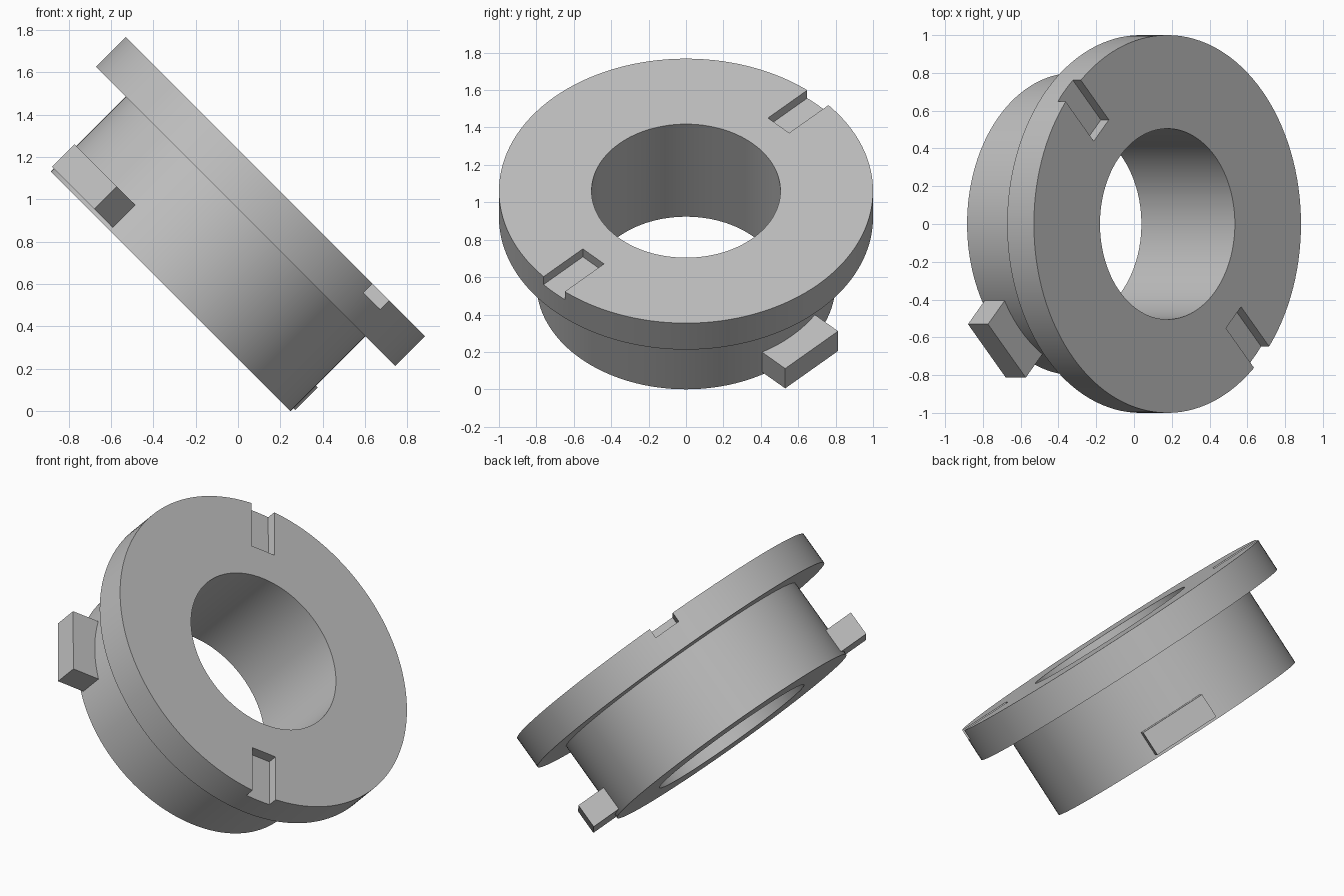
import bpy
import bmesh
from math import radians, cos, sin, tau
from mathutils import Matrix, Vector

default = bpy.data.objects.get("Cube")
if default:
    bpy.data.objects.remove(default, do_unlink=True)

# One plain grey for the whole part
grey = bpy.data.materials.new("plain grey")
grey.use_nodes = True
colour = (0.52, 0.52, 0.52, 1)
grey.diffuse_color = colour
grey.node_tree.nodes["Principled BSDF"].inputs["Base Color"].default_value = colour

# The ring axis leans from +z toward +x
TILT = Matrix.Translation((-0.318, 0, 0.566)) @ Matrix.Rotation(radians(45), 4, "Y")
SEGMENTS = 128


def add_object(name, bm):
    bmesh.ops.recalc_face_normals(bm, faces=bm.faces)
    mesh = bpy.data.meshes.new(name)
    bm.to_mesh(mesh)
    bm.free()
    mesh.materials.append(grey)
    obj = bpy.data.objects.new(name, mesh)
    bpy.context.collection.objects.link(obj)
    obj.matrix_world = TILT
    return obj


def lathe(name, profile):
    """Closed (radius, height) profile swept around the ring axis."""
    bm = bmesh.new()
    rings = []
    for i in range(SEGMENTS):
        a = tau * i / SEGMENTS
        rings.append([bm.verts.new((r * cos(a), r * sin(a), h)) for r, h in profile])
    n = len(profile)
    for i in range(SEGMENTS):
        here, there = rings[i], rings[(i + 1) % SEGMENTS]
        for j in range(n):
            k = (j + 1) % n
            bm.faces.new((here[j], there[j], there[k], here[k]))
    return add_object(name, bm)


def radial_block(name, angle, inner, outer, width, low, high):
    """Box pointing outward from the ring axis."""
    bm = bmesh.new()
    size = Vector((outer - inner, width, high - low))
    centre = Vector(((inner + outer) / 2, 0, (low + high) / 2))
    matrix = Matrix.Rotation(radians(angle), 4, "Z") @ Matrix.Translation(centre) @ Matrix.Diagonal(size.to_4d())
    bmesh.ops.create_cube(bm, size=1, matrix=matrix)
    return add_object(name, bm)


# Flanged ring with a plain bore
ring = lathe("flanged_ring", [(0.505, 0), (0.8, 0), (0.8, 0.5),
                              (1, 0.5), (1, 0.7), (0.505, 0.7)])

# Two shallow slots across the flange face
for angle in (135, 315):
    cutter = radial_block("slot_cutter", angle, 0.7, 1.1, 0.16, 0.64, 0.8)
    cutter.hide_render = True
    cut = ring.modifiers.new("slot", "BOOLEAN")
    cut.operation = "DIFFERENCE"
    cut.solver = "EXACT"
    cut.object = cutter
    bpy.context.view_layer.objects.active = ring
    bpy.ops.object.modifier_apply(modifier=cut.name)
    bpy.data.objects.remove(cutter, do_unlink=True)

bpy.ops.object.select_all(action="DESELECT")
ring.select_set(True)
bpy.context.view_layer.objects.active = ring
bpy.ops.object.shade_smooth_by_angle(angle=radians(30))

# Two locking tabs on the body, a quarter turn from the slots
for name, angle in (("lower_tab", 45), ("upper_tab", 225)):
    radial_block(name, angle, 0.72, 0.95, 0.4, 0.02, 0.17)
